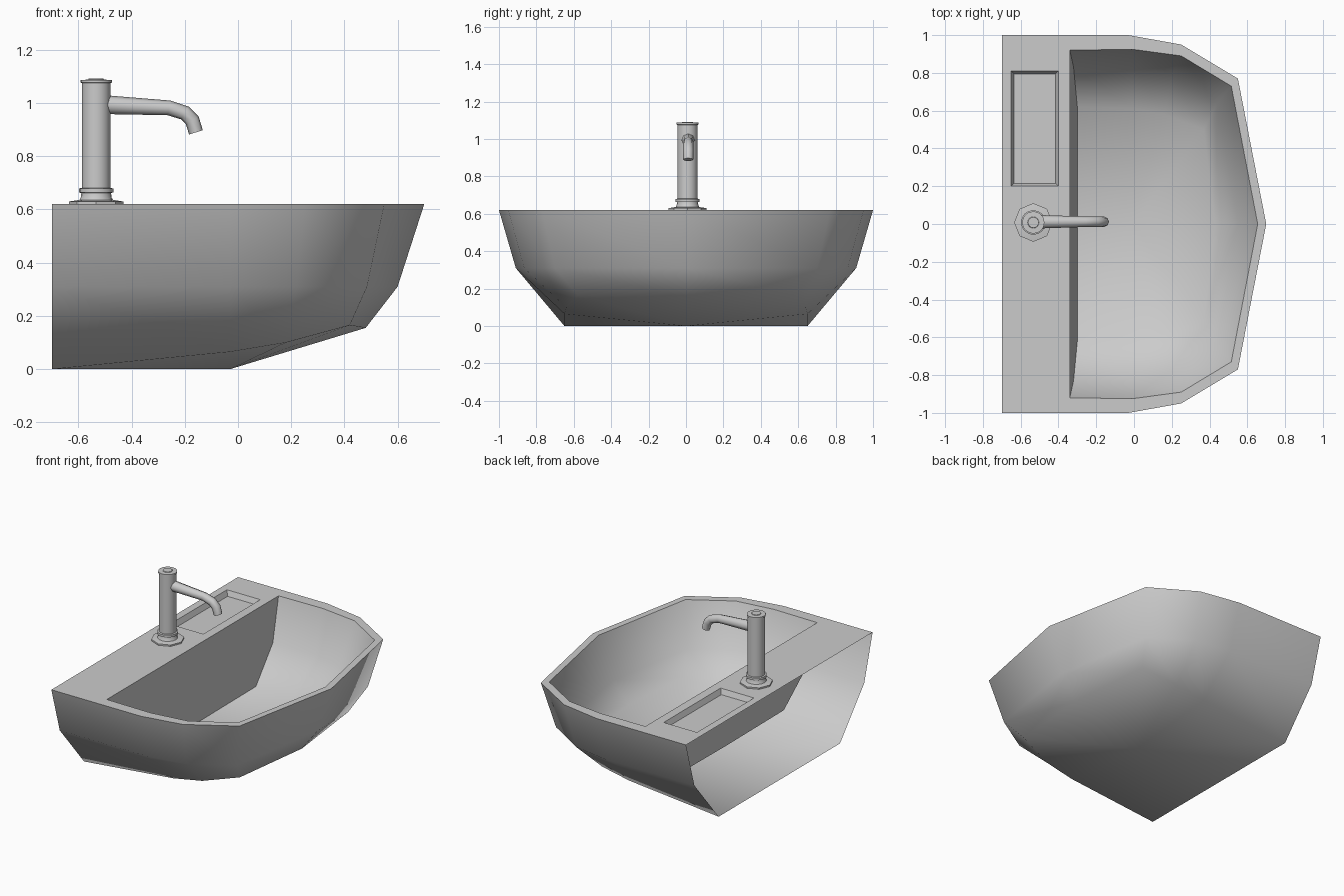
import bpy, bmesh
from math import cos, sin, pi, radians

if "Cube" in bpy.data.objects:
    bpy.data.objects.remove(bpy.data.objects["Cube"])


def finish(bm, name, angle):
    bmesh.ops.recalc_face_normals(bm, faces=bm.faces)
    me = bpy.data.meshes.new(name)
    bm.to_mesh(me)
    bm.free()
    ob = bpy.data.objects.new(name, me)
    bpy.context.collection.objects.link(ob)
    smooth(ob, angle)
    return ob


def smooth(ob, angle):
    bpy.ops.object.select_all(action='DESELECT')
    ob.select_set(True)
    bpy.context.view_layer.objects.active = ob
    bpy.ops.object.shade_smooth_by_angle(angle=radians(angle))


def lathe(name, profile, sides, center, angle=40):
    bm = bmesh.new()
    rings = [[bm.verts.new((center[0] + r * cos(2 * pi * i / sides),
                            center[1] + r * sin(2 * pi * i / sides), z))
              for i in range(sides)] for r, z in profile]
    for a, b in zip(rings, rings[1:]):
        for i in range(sides):
            j = (i + 1) % sides
            bm.faces.new((a[i], a[j], b[j], b[i]))
    bm.faces.new(rings[0])
    bm.faces.new(rings[-1])
    return finish(bm, name, angle)


# basin shell: half rows from the back round to the front tip, mirrored in y
bm = bmesh.new()


def row(half):
    pts = half + [(x, -y, z) for x, y, z in reversed(half[:-1])]
    return [bm.verts.new(p) for p in pts]


def bridge(a, b):
    for i in range(len(a) - 1):
        bm.faces.new((a[i], a[i + 1], b[i + 1], b[i]))


def floor(r, back, mid):
    # flat back part, then a fan to the front tip
    bm.faces.new((r[0], r[1], mid, back))
    bm.faces.new((r[-1], back, mid, r[-2]))
    for i in range(1, len(r) - 2):
        bm.faces.new((r[i], r[i + 1], mid))


T = 0.62
out_low = row([(-.7, .65, 0), (-.03, .65, .065), (.18, .64, .10), (.42, .58, .165), (.48, 0, .155)])
out_mid = row([(-.7, .91, .31), (-.03, .91, .31), (.22, .865, .31), (.485, .7, .31), (.6, 0, .31)])
out_rim = row([(-.7, 1, T), (-.03, 1, T), (.25, .95, T), (.55, .77, T), (.7, 0, T)])
in_rim = row([(-.34, .92, T), (-.01, .925, T), (.25, .89, T), (.515, .73, T), (.655, 0, T)])
in_mid = row([(-.32, .83, .34), (-.01, .84, .34), (.2, .79, .34), (.44, .64, .34), (.55, 0, .34)])
in_low = row([(-.3, .62, .13), (-.01, .61, .14), (.16, .58, .17), (.37, .5, .22), (.43, 0, .21)])
rows = [out_low, out_mid, out_rim, in_rim, in_mid, in_low]
for a, b in zip(rows, rows[1:]):
    bridge(a, b)
floor(out_low, bm.verts.new((-.7, 0, 0)), bm.verts.new((-.03, 0, 0)))
in_back = bm.verts.new((-.3, 0, .125))
floor(in_low, in_back, bm.verts.new((-.01, 0, .10)))

# upright wall at the back of the bowl
bm.faces.new((in_rim[0], in_rim[-1], in_mid[-1], in_mid[0]))
bm.faces.new((in_mid[0], in_mid[-1], in_low[-1], in_back, in_low[0]))

# tap deck with a shallow soap tray
deck = [out_rim[0], out_rim[-1], in_rim[-1], in_rim[0]]
x0, x1, y0, y1 = -.65, -.40, .20, .81
tray = [bm.verts.new(p) for p in ((x0, y1, T), (x0, y0, T), (x1, y0, T), (x1, y1, T))]
d = .015
sunk = [bm.verts.new(p) for p in ((x0 + d, y1 - d, T - .035), (x0 + d, y0 + d, T - .035),
                                  (x1 - d, y0 + d, T - .035), (x1 - d, y1 - d, T - .035))]
for a, b in ((deck, tray), (tray, sunk)):
    for i in range(4):
        j = (i + 1) % 4
        bm.faces.new((a[i], a[j], b[j], b[i]))
bm.faces.new(sunk)
finish(bm, "basin", 50)

# tap: base plate and turned column
tap = (-.533, .008)
lathe("tap_base_plate", [(.102, T), (.102, .63), (.065, .636)], 8, tap)
lathe("tap_column", [(.066, .63), (.058, .645), (.056, .662), (.065, .664), (.065, .679),
                     (.054, .681), (.054, 1.075), (.059, 1.077), (.059, 1.087),
                     (.03, 1.088), (.028, 1.092)], 16, tap)

# curved spout
cu = bpy.data.curves.new("tap_spout", 'CURVE')
cu.dimensions = '3D'
cu.bevel_depth = 1
cu.bevel_resolution = 2
cu.use_fill_caps = True
path = [(-.52, .995, .036), (-.26, .982, .028), (-.2, .963, .028), (-.172, .935, .028), (-.158, .89, .027)]
sp = cu.splines.new('POLY')
sp.points.add(len(path) - 1)
for p, (x, z, r) in zip(sp.points, path):
    p.co = (x, .012, z, 1)
    p.radius = r
spout = bpy.data.objects.new("tap_spout", cu)
bpy.context.collection.objects.link(spout)
bpy.ops.object.select_all(action='DESELECT')
spout.select_set(True)
bpy.context.view_layer.objects.active = spout
bpy.ops.object.convert(target='MESH')
smooth(bpy.context.view_layer.objects.active, 50)
